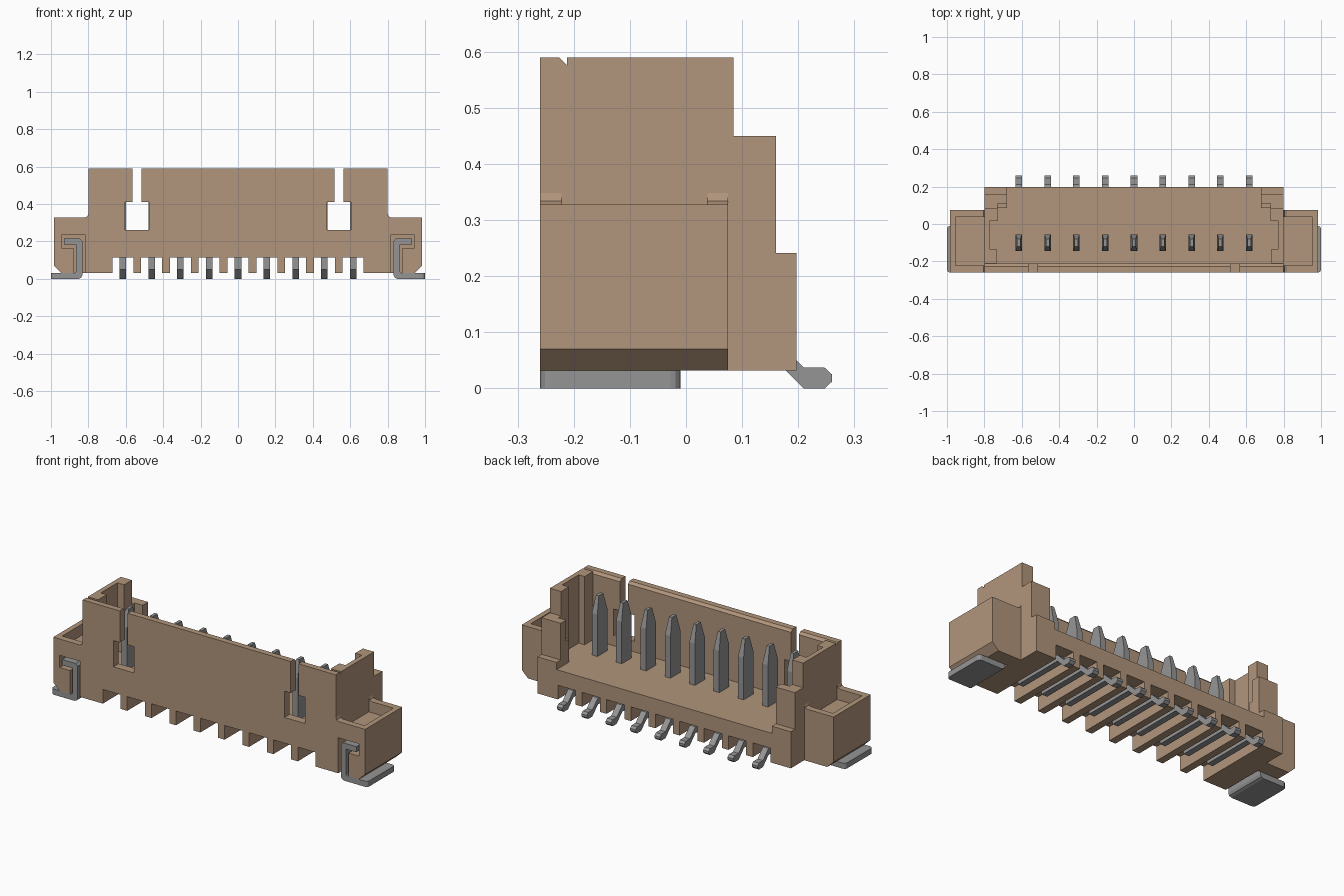
import bpy, bmesh
from mathutils import Vector

if "Cube" in bpy.data.objects:
    bpy.data.objects.remove(bpy.data.objects["Cube"], do_unlink=True)


def material(name, rgb):
    m = bpy.data.materials.new(name)
    m.use_nodes = True
    m.diffuse_color = (*rgb, 1)
    m.node_tree.nodes["Principled BSDF"].inputs["Base Color"].default_value = (*rgb, 1)
    return m


TAN = material("tan plastic", (0.44, 0.30, 0.20))
GREY = material("grey metal", (0.30, 0.30, 0.30))


def finish(name, bm, mat, mirror):
    bmesh.ops.recalc_face_normals(bm, faces=bm.faces)
    me = bpy.data.meshes.new(name)
    bm.to_mesh(me)
    bm.free()
    me.materials.append(mat)
    ob = bpy.data.objects.new(name, me)
    bpy.context.collection.objects.link(ob)
    if mirror:
        mod = ob.modifiers.new("Mirror", "MIRROR")
        mod.use_mirror_merge = False
    return ob


def prism(name, pts, axis, lo, hi, mat=TAN, mirror=False, bevel=None, width=0.01, segs=1):
    """Extrude a 2D outline along an axis; bevel picks edges by their two ends."""
    def place(p, d):
        c = list(p)
        c.insert("xyz".index(axis), d)
        return Vector(c)
    bm = bmesh.new()
    a = [bm.verts.new(place(p, lo)) for p in pts]
    b = [bm.verts.new(place(p, hi)) for p in pts]
    bm.faces.new(a)
    bm.faces.new(b[::-1])
    n = len(pts)
    for i in range(n):
        j = (i + 1) % n
        bm.faces.new((a[i], b[i], b[j], a[j]))
    if bevel:
        edges = [e for e in bm.edges if bevel(e.verts[0].co, e.verts[1].co)]
        bmesh.ops.bevel(bm, geom=edges, offset=width, segments=segs,
                        profile=0.5, affect="EDGES")
    return finish(name, bm, mat, mirror)


def rect(x0, x1, y0, y1):
    return [(x0, y0), (x1, y0), (x1, y1), (x0, y1)]


FRONT, BACK, BOTTOM, FLOOR, TOP = -0.26, 0.197, 0.032, 0.2, 0.59
PITCH, COUNT = 0.154, 9
pin_x = [(i - (COUNT - 1) / 2) * PITCH for i in range(COUNT)]

# Base with a comb of pin channels underneath
comb = [(-0.8, FLOOR), (-0.8, BOTTOM)]
for x in pin_x:
    comb += [(x - 0.056, BOTTOM), (x - 0.056, 0.113), (x + 0.056, 0.113), (x + 0.056, BOTTOM)]
comb += [(0.8, BOTTOM), (0.8, FLOOR)]
prism("housing_base", comb, "y", FRONT, BACK)

# Front wall with two keyhole openings and a chamfered inner top edge
keyhole = [(0.475, 0.26), (0.475, 0.41), (0.515, 0.41), (0.515, TOP),
           (0.565, TOP), (0.565, 0.41), (0.605, 0.41), (0.605, 0.26)]
wall = [(-0.8, FLOOR), (0.8, FLOOR), (0.8, TOP)]
right_first = [keyhole[i] for i in (4, 5, 6, 7, 0, 1, 2, 3)]
wall += right_first
wall += [(-x, z) for x, z in right_first[::-1]]
wall += [(-0.8, TOP)]
prism("front_wall", wall, "y", FRONT, -0.212,
      bevel=lambda p, q: min(p.y, q.y) > -0.22 and min(p.z, q.z) > 0.58, width=0.014)

# Side walls with a shallow vertical recess
side = [(0.8, -0.212), (0.8, 0.085), (0.73, 0.085), (0.73, 0.015),
        (0.772, 0.015), (0.772, -0.135), (0.735, -0.135), (0.735, -0.212)]
prism("side_wall", side, "z", FLOOR, TOP, mirror=True)

# Stepped rear posts
prism("rear_post", rect(0.68, 0.8, 0.11, 0.16), "z", FLOOR, 0.45, mirror=True)
prism("rear_post_web", rect(0.73, 0.8, 0.085, 0.11), "z", FLOOR, 0.45, mirror=True)
prism("rear_post_catch", rect(0.68, 0.73, 0.085, 0.11), "z", FLOOR, 0.33, mirror=True)
prism("rear_step", rect(0.68, 0.8, 0.16, BACK), "z", FLOOR, 0.241, mirror=True)

# Ears: slotted front body, solid rear, and a rim around a top pocket
POCKET, RIM, EAR_BACK, SLOT_END = 0.265, 0.328, 0.075, -0.01
outer = [(0.945, BOTTOM), (0.985, 0.07), (0.985, POCKET), (0.8, POCKET), (0.8, BOTTOM)]
slot = [(0.815, BOTTOM), (0.815, 0.235), (0.945, 0.235), (0.945, 0.165),
        (0.88, 0.165), (0.88, BOTTOM)]
prism("ear_front", outer + slot, "y", FRONT, SLOT_END, mirror=True)
prism("ear_rear", outer, "y", SLOT_END, EAR_BACK, mirror=True)
rim = [(0.8, POCKET), (0.985, POCKET), (0.985, RIM), (0.818, RIM),
       (0.805, RIM + 0.006), (0.8, RIM + 0.02)]
prism("ear_rim_front", rim, "y", FRONT, -0.222, mirror=True)
prism("ear_rim_rear", rim, "y", 0.038, EAR_BACK, mirror=True)
prism("ear_rim_outer", rect(0.955, 0.985, -0.222, 0.038), "z", POCKET, RIM, mirror=True)

# Bent solder brackets in the ears
hook = [(0.93, 0.183), (0.93, 0.215), (0.845, 0.215), (0.832, 0.202), (0.832, 0.02),
        (0.838, 0.006), (0.852, 0), (1.0, 0), (1.0, BOTTOM), (0.872, BOTTOM),
        (0.865, 0.039), (0.865, 0.183)]
prism("solder_bracket", hook, "y", FRONT, SLOT_END, GREY, True,
      bevel=lambda p, q: min(p.x, q.x) > 0.99 and abs(p.z - q.z) > 0.01,
      width=0.018, segs=3)

# Pins: bent tail plus a tapered upright blade
tail = [(-0.145, 0.05), (0.16, 0.05), (0.21, 0), (0.247, 0), (0.26, 0.012),
        (0.26, 0.025), (0.247, 0.037), (0.21, 0.037), (0.16, 0.087), (-0.145, 0.087)]


def blade(name, x):
    bm = bmesh.new()
    rings = []
    for z, hx, hy in ((0.05, 0.0175, 0.045), (0.44, 0.0175, 0.045), (0.535, 0.009, 0.02)):
        rings.append([bm.verts.new((x + sx * hx, -0.1 + sy * hy, z))
                      for sx, sy in ((-1, -1), (1, -1), (1, 1), (-1, 1))])
    for a, b in zip(rings, rings[1:]):
        for i in range(4):
            bm.faces.new((a[i], a[(i + 1) % 4], b[(i + 1) % 4], b[i]))
    bm.faces.new(rings[0])
    bm.faces.new(rings[-1])
    finish(name, bm, GREY, False)


for i, x in enumerate(pin_x, 1):
    prism(f"pin_tail_{i}", tail, "x", x - 0.0175, x + 0.0175, GREY)
    blade(f"pin_blade_{i}", x)
